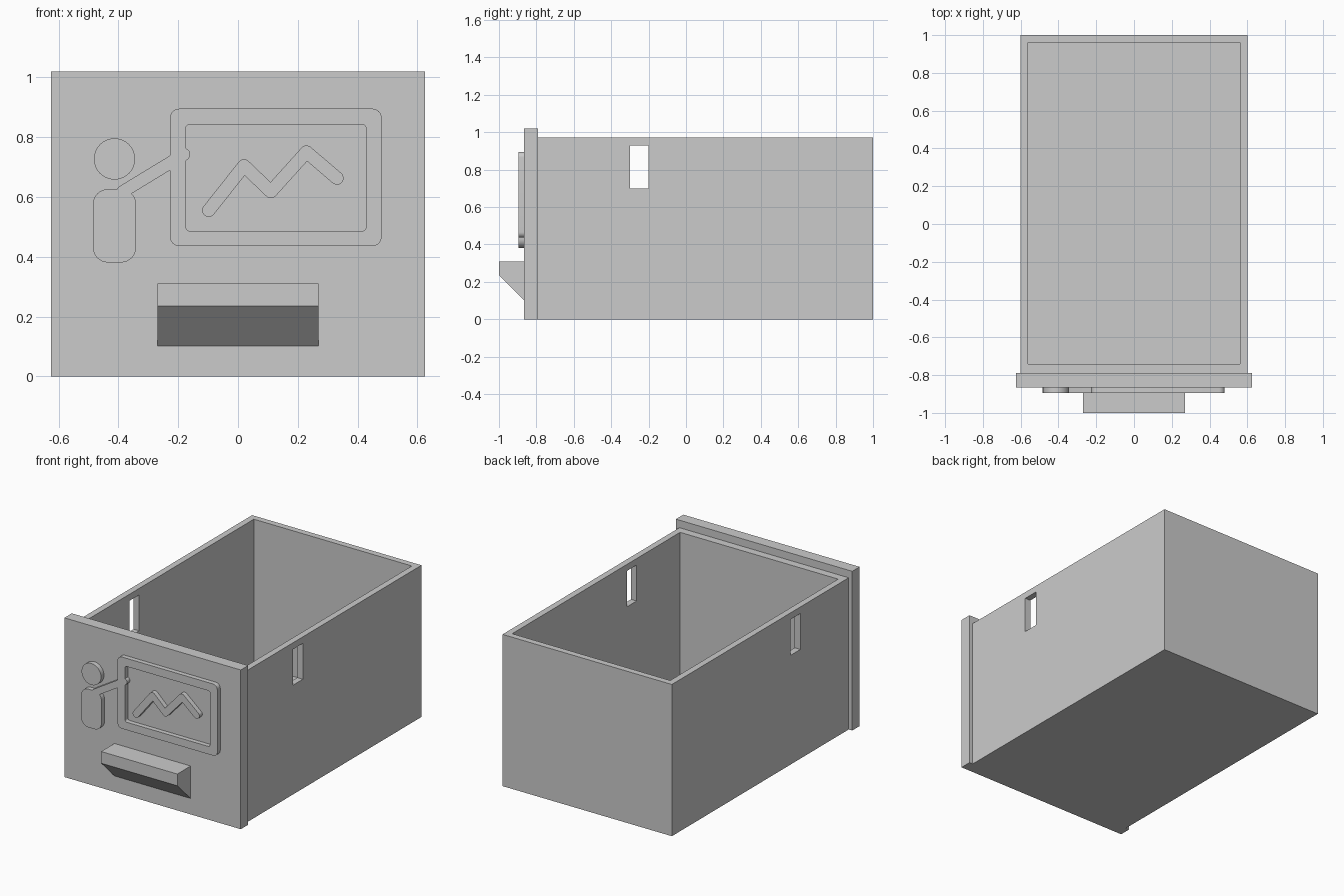
import bpy, bmesh
from math import pi, cos, sin, atan2, radians
from mathutils import Vector

cube = bpy.data.objects.get("Cube")
if cube:
    bpy.data.objects.remove(cube, do_unlink=True)

grey = bpy.data.materials.new("plain grey")
grey.use_nodes = True
grey.diffuse_color = (0.6, 0.6, 0.6, 1)
grey.node_tree.nodes["Principled BSDF"].inputs["Base Color"].default_value = (0.6, 0.6, 0.6, 1)


def prism(name, points, push):
    """Extrude a flat polygon of 3D points along a vector."""
    bm = bmesh.new()
    face = bm.faces.new([bm.verts.new(p) for p in points])
    top = bmesh.ops.extrude_face_region(bm, geom=[face], use_keep_orig=True)["geom"]
    moved = [v for v in top if isinstance(v, bmesh.types.BMVert)]
    bmesh.ops.translate(bm, verts=moved, vec=push)
    bmesh.ops.recalc_face_normals(bm, faces=bm.faces)
    mesh = bpy.data.meshes.new(name)
    bm.to_mesh(mesh)
    bm.free()
    mesh.materials.append(grey)
    ob = bpy.data.objects.new(name, mesh)
    bpy.context.collection.objects.link(ob)
    return ob


def box(name, x0, x1, y0, y1, z0, z1):
    base = [(x0, y0, z0), (x1, y0, z0), (x1, y1, z0), (x0, y1, z0)]
    return prism(name, base, (0, 0, z1 - z0))


def combine(ob, other, operation):
    """Apply a boolean and discard the second object."""
    mod = ob.modifiers.new("combine", "BOOLEAN")
    mod.operation, mod.solver, mod.object = operation, "EXACT", other
    graph = bpy.context.evaluated_depsgraph_get()
    mesh = bpy.data.meshes.new_from_object(ob.evaluated_get(graph))
    ob.modifiers.clear()
    ob.data = mesh
    bpy.data.objects.remove(other, do_unlink=True)


def arc(c, r, start, sweep, steps):
    return [c + r * Vector((cos(start + sweep * i / steps), sin(start + sweep * i / steps)))
            for i in range(steps + 1)]


def rounded(x0, x1, z0, z1, r, steps=8):
    """Outline of a rectangle with round corners."""
    centres = [(x1 - r, z1 - r), (x0 + r, z1 - r), (x0 + r, z0 + r), (x1 - r, z0 + r)]
    return [p for i, c in enumerate(centres)
            for p in arc(Vector(c), r, i * pi / 2, pi / 2, steps)]


def stroke(path, r):
    """Outline of a thick line with round ends and round outer bends."""
    path = [Vector(p) for p in path]
    loop = path + path[-2:0:-1]
    out = []
    for i, p in enumerate(loop):
        a = (p - loop[i - 1]).normalized()
        b = (loop[(i + 1) % len(loop)] - p).normalized()
        ra, rb = Vector((a.y, -a.x)), Vector((b.y, -b.x))
        if a.dot(b) < -0.999:
            out += arc(p, r, atan2(ra.y, ra.x), pi, 12)
        elif a.x * b.y - a.y * b.x > 0:
            out += arc(p, r, atan2(ra.y, ra.x), a.angle(b), 8)
        else:
            out.append(p + (ra + rb) * r / (1 + a.dot(b)))
    return out


PANEL_Y, RELIEF_Y = -0.865, -0.895


def relief(name, outline, y0=RELIEF_Y, y1=PANEL_Y):
    # drop repeated points where arcs meet
    pts = [p for i, p in enumerate(outline) if (p - outline[i - 1]).length > 1e-5]
    return prism(name, [(p.x, y0, p.y) for p in pts], (0, y1 - y0, 0))


# Open tray with a slot through both side walls
tray = box("tray", -0.6, 0.6, -0.79, 1, 0, 0.972)
combine(tray, box("cavity", -0.56, 0.56, -0.74, 0.96, 0.04, 1.2), "DIFFERENCE")
combine(tray, box("slots", -0.8, 0.8, -0.3, -0.2, 0.7, 0.93), "DIFFERENCE")

# Front panel and its pull
box("front_panel", -0.625, 0.625, PANEL_Y, -0.79, 0, 1.02)
profile = [(-1, 0.235), (-1, 0.31), (PANEL_Y, 0.31), (PANEL_Y, 0.102)]
prism("pull_handle", [(-0.27, y, z) for y, z in profile], (0.54, 0, 0))

# Raised picture: a figure pointing at a framed board
figure = relief("figure_and_board", rounded(-0.227, 0.48, 0.436, 0.895, 0.03))
combine(figure, relief("opening", rounded(-0.174, 0.428, 0.486, 0.843, 0.013),
                       RELIEF_Y - 0.1, PANEL_Y + 0.1), "DIFFERENCE")
combine(figure, relief("arm", stroke([(-0.385, 0.618), (-0.181, 0.742)], 0.021)), "UNION")
combine(figure, relief("body", rounded(-0.485, -0.341, 0.381, 0.626, 0.05)), "UNION")

head = relief("head", rounded(-0.482, -0.344, 0.658, 0.796, 0.069))
chart = relief("chart_line", stroke([(-0.098, 0.555), (0.02, 0.704), (0.11, 0.618),
                                     (0.229, 0.75), (0.331, 0.663)], 0.022))

for ob in (figure, head, chart):
    ob.data.shade_smooth()
    ob.data.set_sharp_from_angle(angle=radians(30))
